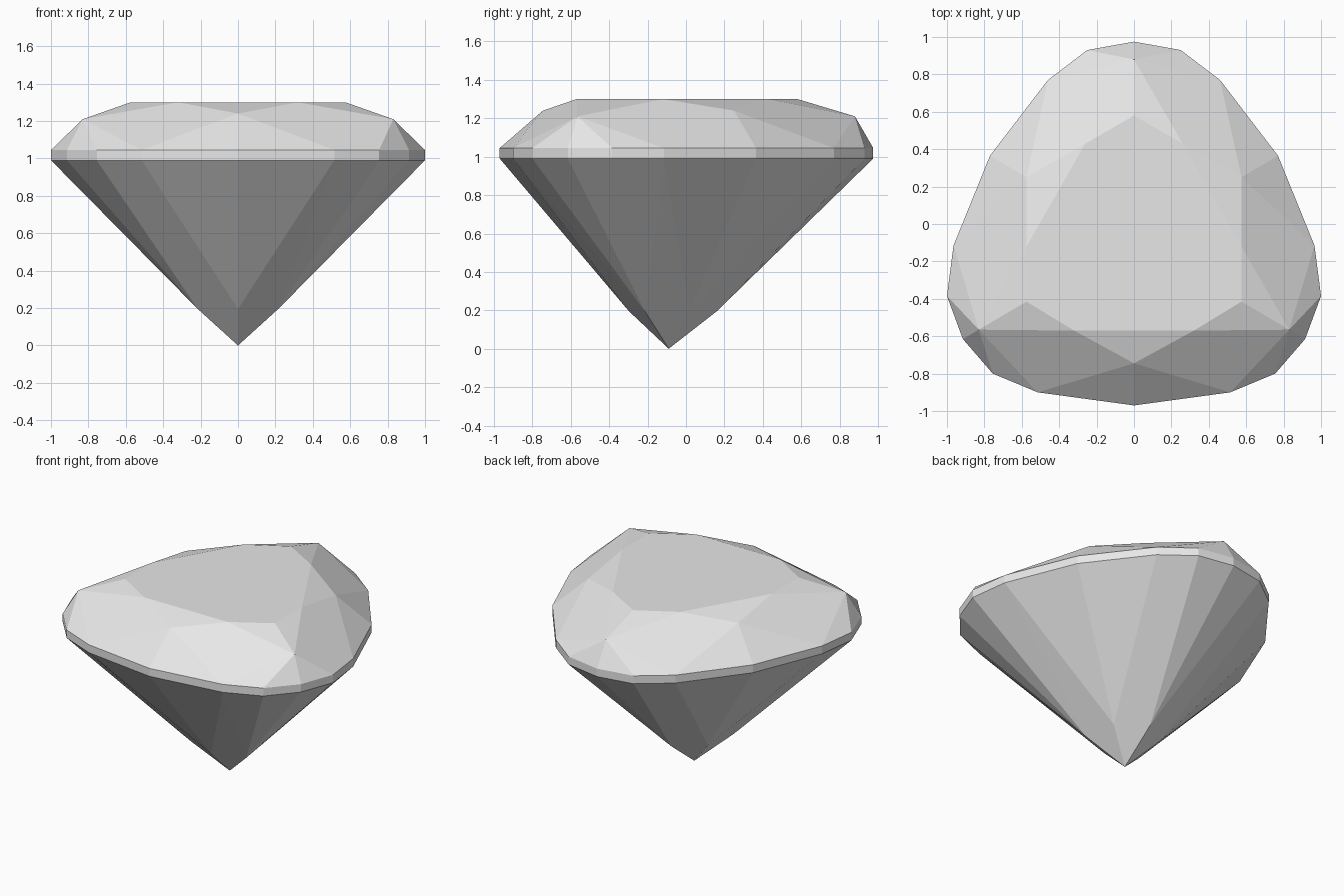
import bpy
import bmesh

cube = bpy.data.objects.get("Cube")
if cube:
    bpy.data.objects.remove(cube)

GIRDLE_LOW, GIRDLE_HIGH, TABLE = 0.99, 1.045, 1.3
CULET = (0, -0.09, 0)

# Half of the pear outline, from the rounded front to the narrow back
outline = [(0, -0.97), (0.515, -0.9), (0.755, -0.8), (0.915, -0.615),
           (1, -0.385), (0.965, -0.115), (0.77, 0.365), (0.46, 0.77),
           (0.25, 0.93), (0, 0.975)]
# Half of the flat table, and the star tips that surround it
table = [(0, -0.57), (0.32, -0.57), (0.575, -0.415), (0.575, -0.12),
         (0.26, 0.43), (0, 0.58)]
tips = [(0, -0.745, 1.24), (0.83, -0.565, 1.21),
        (0.575, 0.25, 1.24), (0, 0.88, 1.21)]

bm = bmesh.new()


def ring(points, z):
    return [bm.verts.new((x, y, z)) for x, y in points]


def face(*verts):
    bm.faces.new(verts)


low = ring(outline, GIRDLE_LOW)
high = ring(outline, GIRDLE_HIGH)
top = ring(table, TABLE)
tip = [bm.verts.new(p) for p in tips]
culet = bm.verts.new(CULET)


# Lower break points, a short way out from the culet
def break_point(i, reach=0.235):
    x, y = outline[i]
    return bm.verts.new((x * reach, CULET[1] + (y - CULET[1]) * reach, 0.195))


lower = [break_point(i) for i in (0, 3, 6, 9)]

# Table and girdle band
face(*top)
for i in range(len(outline) - 1):
    face(low[i], low[i + 1], high[i + 1], high[i])

# Star facets: each table edge joins the nearest tip
for i, t in enumerate((0, 1, 1, 2, 3)):
    face(top[i], tip[t], top[i + 1])

# Kite facets of the crown and the pavilion share these outline corners
for k, (corner, t) in enumerate(((1, 1), (5, 3), (7, 4))):
    face(top[t], tip[k], high[corner], tip[k + 1])
    face(culet, lower[k + 1], low[corner], lower[k])

# Fans of triangles fill the gaps between the kites
for i, k in enumerate((0, 1, 1, 1, 1, 2, 2, 3, 3)):
    face(high[i], high[i + 1], tip[k])
    face(low[i + 1], low[i], lower[k])

# Mirror across x and weld the seam
bmesh.ops.mirror(bm, geom=bm.verts[:] + bm.edges[:] + bm.faces[:],
                 axis="X", merge_dist=0.001)
bmesh.ops.remove_doubles(bm, verts=bm.verts[:], dist=0.001)
seam = [e for e in bm.edges if all(abs(v.co.x) < 0.001 for v in e.verts)
        and e.is_manifold and e.calc_face_angle() < 0.001]
bmesh.ops.dissolve_edges(bm, edges=seam, use_verts=True)
bmesh.ops.recalc_face_normals(bm, faces=bm.faces[:])

mesh = bpy.data.meshes.new("pear_cut_gem")
bm.to_mesh(mesh)
bm.free()

# One pale grey colour, flat facets
grey = (0.8, 0.8, 0.8, 1)
mat = bpy.data.materials.new("pale_grey")
mat.use_nodes = True
mat.diffuse_color = grey
mat.node_tree.nodes["Principled BSDF"].inputs["Base Color"].default_value = grey
mesh.materials.append(mat)

gem = bpy.data.objects.new("pear_cut_gem", mesh)
bpy.context.collection.objects.link(gem)
